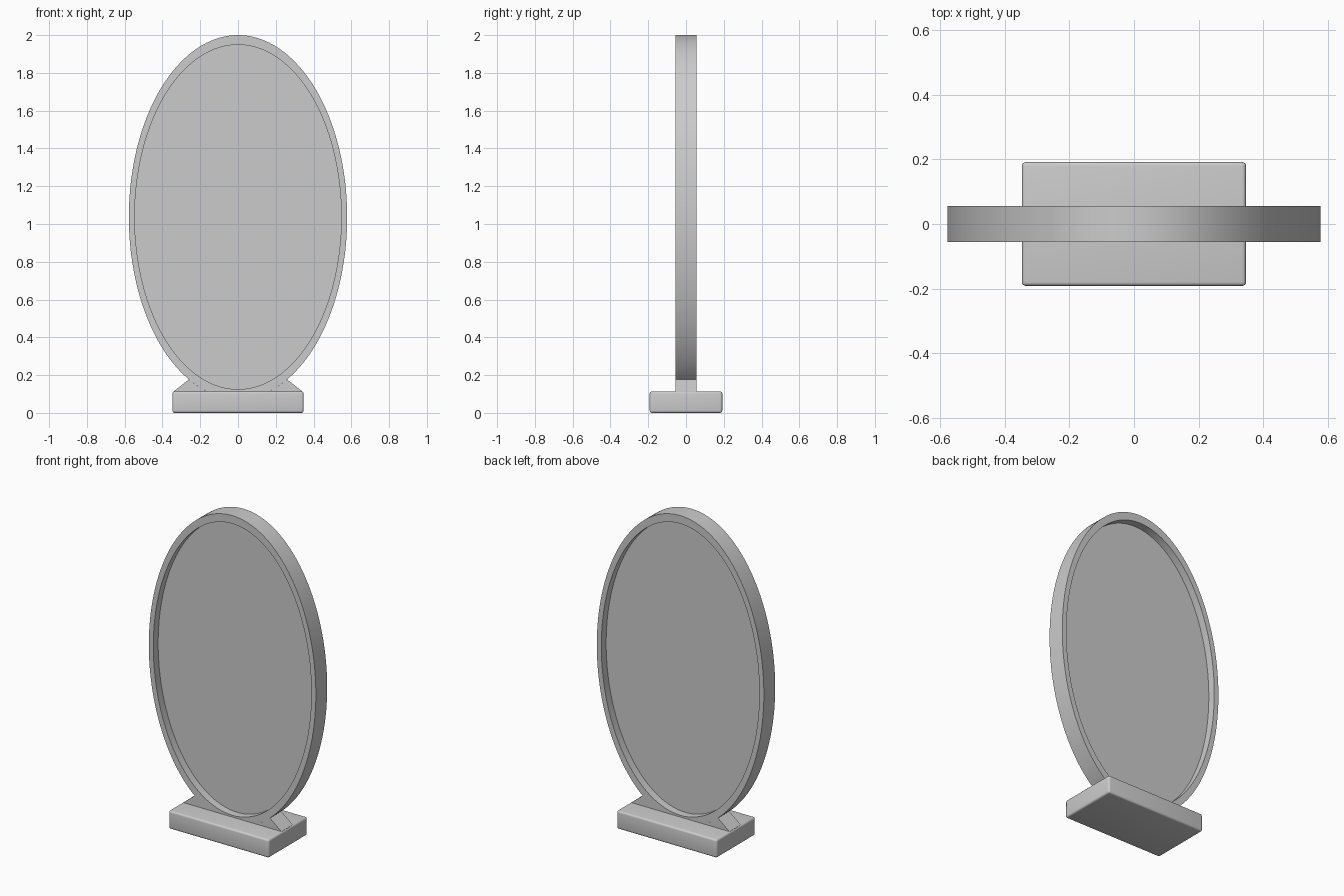
import bpy, bmesh, math
from mathutils import Vector

cube = bpy.data.objects.get("Cube")
if cube:
    bpy.data.objects.remove(cube, do_unlink=True)

# Single plain grey
grey = bpy.data.materials.new("light grey")
grey.use_nodes = True
colour = (0.6, 0.6, 0.6, 1)
grey.diffuse_color = colour
grey.node_tree.nodes["Principled BSDF"].inputs["Base Color"].default_value = colour

CENTRE_Z = 1.037
OUTER = (0.578, 0.963)
INNER = (0.547, 0.912)
HALF_DEPTH = 0.056
SEGMENTS = 128


def ellipse(radii, start=0.0, sweep=math.tau, count=SEGMENTS):
    """Points (x, z) along an ellipse, anticlockwise from the front."""
    angles = [start + sweep * i / count for i in range(count)]
    return [(radii[0] * math.cos(a), CENTRE_Z + radii[1] * math.sin(a)) for a in angles]


def finish(name, bm):
    bmesh.ops.recalc_face_normals(bm, faces=bm.faces)
    mesh = bpy.data.meshes.new(name)
    bm.to_mesh(mesh)
    bm.free()
    obj = bpy.data.objects.new(name, mesh)
    bpy.context.collection.objects.link(obj)
    mesh.materials.append(grey)
    bpy.ops.object.select_all(action='DESELECT')
    obj.select_set(True)
    bpy.context.view_layer.objects.active = obj
    bpy.ops.object.shade_smooth_by_angle(angle=math.radians(35))
    return obj


def slab(name, outline, half):
    """Extrude an (x, z) outline through the depth."""
    bm = bmesh.new()
    face = bm.faces.new([bm.verts.new((x, -half, z)) for x, z in outline])
    moved = bmesh.ops.extrude_face_region(bm, geom=[face], use_keep_orig=True)
    verts = [v for v in moved["geom"] if isinstance(v, bmesh.types.BMVert)]
    bmesh.ops.translate(bm, verts=verts, vec=Vector((0, 2 * half, 0)))
    return finish(name, bm)


# Oval frame: rectangular section swept round the ellipse
bm = bmesh.new()
loops = []
for radii, y in ((OUTER, -HALF_DEPTH), (INNER, -HALF_DEPTH),
                 (INNER, HALF_DEPTH), (OUTER, HALF_DEPTH)):
    loops.append([bm.verts.new((x, y, z)) for x, z in ellipse(radii)])
for k in range(4):
    a, b = loops[k], loops[(k + 1) % 4]
    for i in range(SEGMENTS):
        j = (i + 1) % SEGMENTS
        bm.faces.new((a[i], a[j], b[j], b[i]))
finish("oval_frame", bm)

# Thin panel recessed on both sides
slab("oval_panel", ellipse(INNER), 0.008)

# Flared foot hugging the underside of the frame
reach = math.acos(0.26 / OUTER[0])
arc = ellipse(OUTER, start=math.pi + reach, sweep=math.pi - 2 * reach, count=32)
arc.append((-arc[0][0], arc[0][1]))
slab("flared_foot", [(-0.34, 0.05), (-0.34, 0.114)] + arc + [(0.34, 0.114), (0.34, 0.05)],
     HALF_DEPTH)

# Rounded base block
bm = bmesh.new()
bmesh.ops.create_cube(bm, size=1)
bmesh.ops.scale(bm, verts=bm.verts, vec=Vector((0.694, 0.384, 0.114)))
bmesh.ops.translate(bm, verts=bm.verts, vec=Vector((0, 0, 0.057)))
bmesh.ops.bevel(bm, geom=list(bm.edges), offset=0.012, segments=4,
                profile=0.5, affect='EDGES')
finish("base_block", bm)
